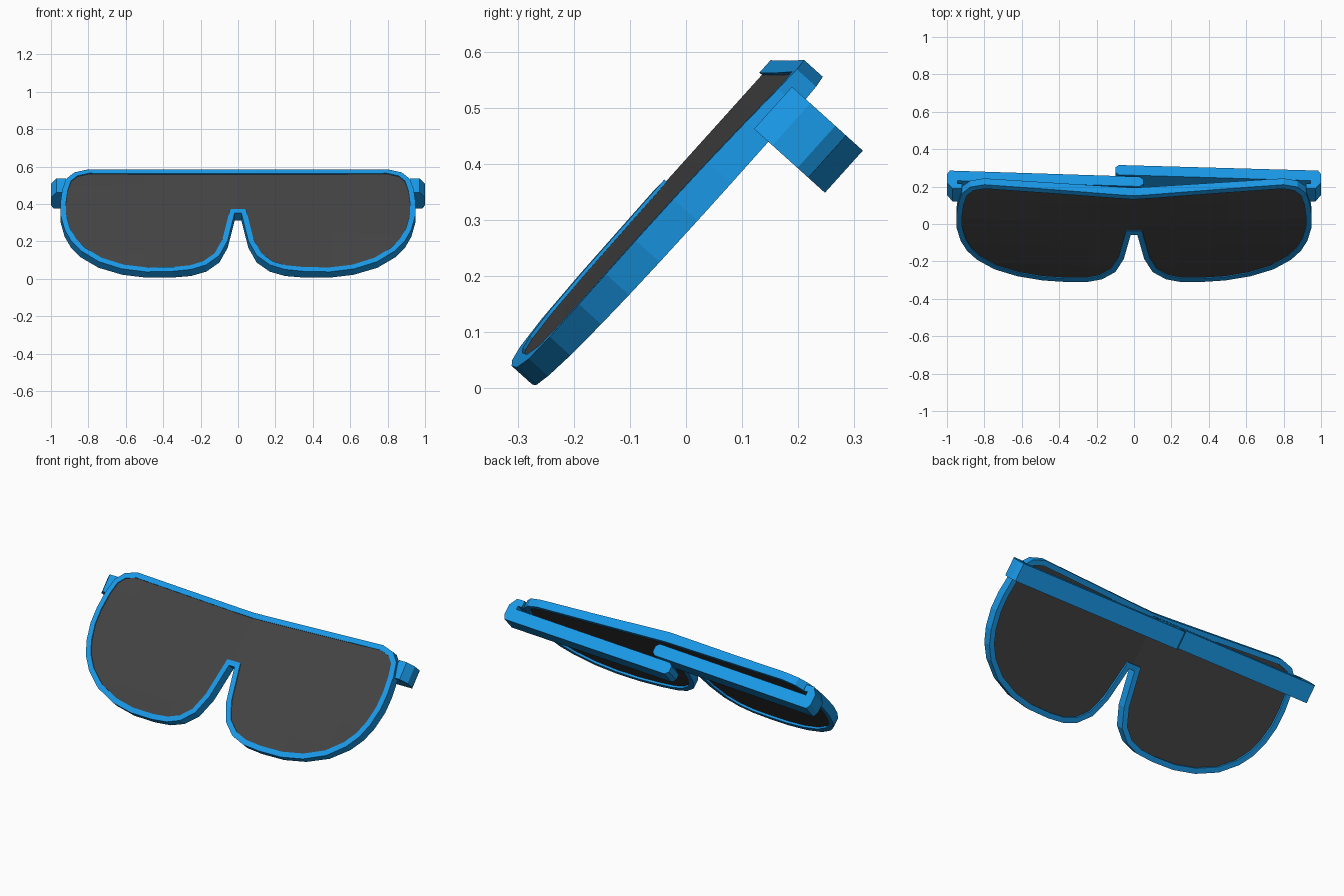
import bpy, bmesh, math
from mathutils import Vector

if "Cube" in bpy.data.objects:
    bpy.data.objects.remove(bpy.data.objects["Cube"])

# Tilted working plane: v runs up the face, w points out of its front
TILT = math.radians(48)
C, S = math.cos(TILT), math.sin(TILT)

def place(x, v, w):
    return Vector((x, v * C - w * S, 0.277 + v * S + w * C))

def back(x, v):
    # the face comes forward toward the centre in a shallow V
    return 0.036 * (1 - abs(x) / 0.93)

def front(x, v):
    # the front bows away slightly toward the top and bottom corners
    bow = min(1, abs(x) / 0.6) * (abs(v) / 0.37) ** 2
    return back(x, v) + 0.058 - 0.013 * bow

def material(name, rgb):
    m = bpy.data.materials.new(name)
    m.diffuse_color = (*rgb, 1)
    m.use_nodes = True
    m.node_tree.nodes["Principled BSDF"].inputs["Base Color"].default_value = m.diffuse_color
    return m

BLUE = material("bright blue", (0.010, 0.315, 0.80))
DARK = material("dark lens grey", (0.056, 0.056, 0.056))

def make(name, bm, mat):
    bmesh.ops.remove_doubles(bm, verts=bm.verts, dist=1e-5)
    bmesh.ops.recalc_face_normals(bm, faces=bm.faces)
    me = bpy.data.meshes.new(name)
    bm.to_mesh(me)
    bm.free()
    me.materials.append(mat)
    ob = bpy.data.objects.new(name, me)
    bpy.context.collection.objects.link(ob)
    return ob

def offset(loop, d):
    # mitred inset of a closed clockwise outline
    out = []
    for i, p in enumerate(loop):
        p = Vector(p)
        a = (p - Vector(loop[i - 1])).normalized()
        b = (Vector(loop[(i + 1) % len(loop)]) - p).normalized()
        na, nb = Vector((a.y, -a.x)), Vector((b.y, -b.x))
        out.append(p + (na + nb) * d / (1 + na.dot(nb)))
    return out

def prism(bm, near, far):
    n = len(near)
    f = [bm.verts.new(p) for p in near]
    b = [bm.verts.new(p) for p in far]
    bm.faces.new(f)
    bm.faces.new(b[::-1])
    for i in range(n):
        j = (i + 1) % n
        bm.faces.new((f[i], b[i], b[j], f[j]))

# Right half of the outer outline, top centre round to the nose
half = [(0, .33), (.1, .334), (.45, .352), (.8, .37), (.875, .349), (.92, .3),
        (.94, .22), (.95, .12), (.948, .03), (.927, -.07), (.893, -.15),
        (.84, -.222), (.745, -.3), (.62, -.354), (.49, -.38), (.35, -.384),
        (.25, -.376), (.17, -.348), (.1, -.285), (.055, -.18), (.018, .015)]
outer = half + [(-x, v) for x, v in half[:0:-1]]
inner = offset(outer, 0.03)

# Rim
bm = bmesh.new()
rings = [[bm.verts.new(place(x, v, fn(x, v))) for x, v in loop]
         for loop, fn in ((outer, back), (outer, front), (inner, front), (inner, back))]
n = len(outer)
for k in range(4):
    a, b = rings[k], rings[(k + 1) % 4]
    for i in range(n):
        j = (i + 1) % n
        bm.faces.new((a[i], a[j], b[j], b[i]))
make("rim", bm, BLUE)

# Lens: drawn flat, sliced into a grid, then bent to follow the rim
seat = offset(outer, 0.025)[:len(half)]
seat.append(Vector((0, seat[-1].y)))
for side, name in ((1, "right_lens"), (-1, "left_lens")):
    bm = bmesh.new()
    prism(bm, *[[(side * p.x, p.y, w) for p in seat] for w in (1, 0)])
    cuts = [((side * x, 0, 0), (1, 0, 0)) for x in (.25, .5, .75)]
    cuts += [((0, v, 0), (0, 1, 0)) for v in (-.25, -.1, .1, .25)]
    for co, no in cuts:
        bmesh.ops.bisect_plane(bm, geom=bm.verts[:] + bm.edges[:] + bm.faces[:],
                               plane_co=co, plane_no=no)
    for vert in bm.verts:
        x, v, w = vert.co
        vert.co = place(x, v, front(x, v) - .006 if w > .5 else back(x, v) + .012)
    # the panes meet at the centre crease, so no wall is needed there
    wall = [f for f in bm.faces if all(abs(p.co.x) < 1e-4 for p in f.verts)]
    bmesh.ops.delete(bm, geom=wall, context='FACES_ONLY')
    make(name, bm, DARK)

# Folded temple arms with their hinge corners, one lying behind the other
def arm(name, side, tip_x, tip_back, v0, v1):
    t = tip_back
    prof = [(.92, .034), (.97, .034), (1.0, -.01), (1.0, -.07), (.985, -.096),
            (tip_x + .02, t), (tip_x, t + .018), (tip_x, t + .052),
            (tip_x + .02, t + .07), (.945, -.024), (.945, -.004), (.92, -.004)]
    bm = bmesh.new()
    prism(bm, *[[place(side * x, v, w) for x, w in prof] for v in (v0, v1)])
    make(name, bm, BLUE)

arm("right_arm", 1, -.10, -.136, .219, .320)
arm("left_arm", -1, -.05, -.052, .219, .320)
